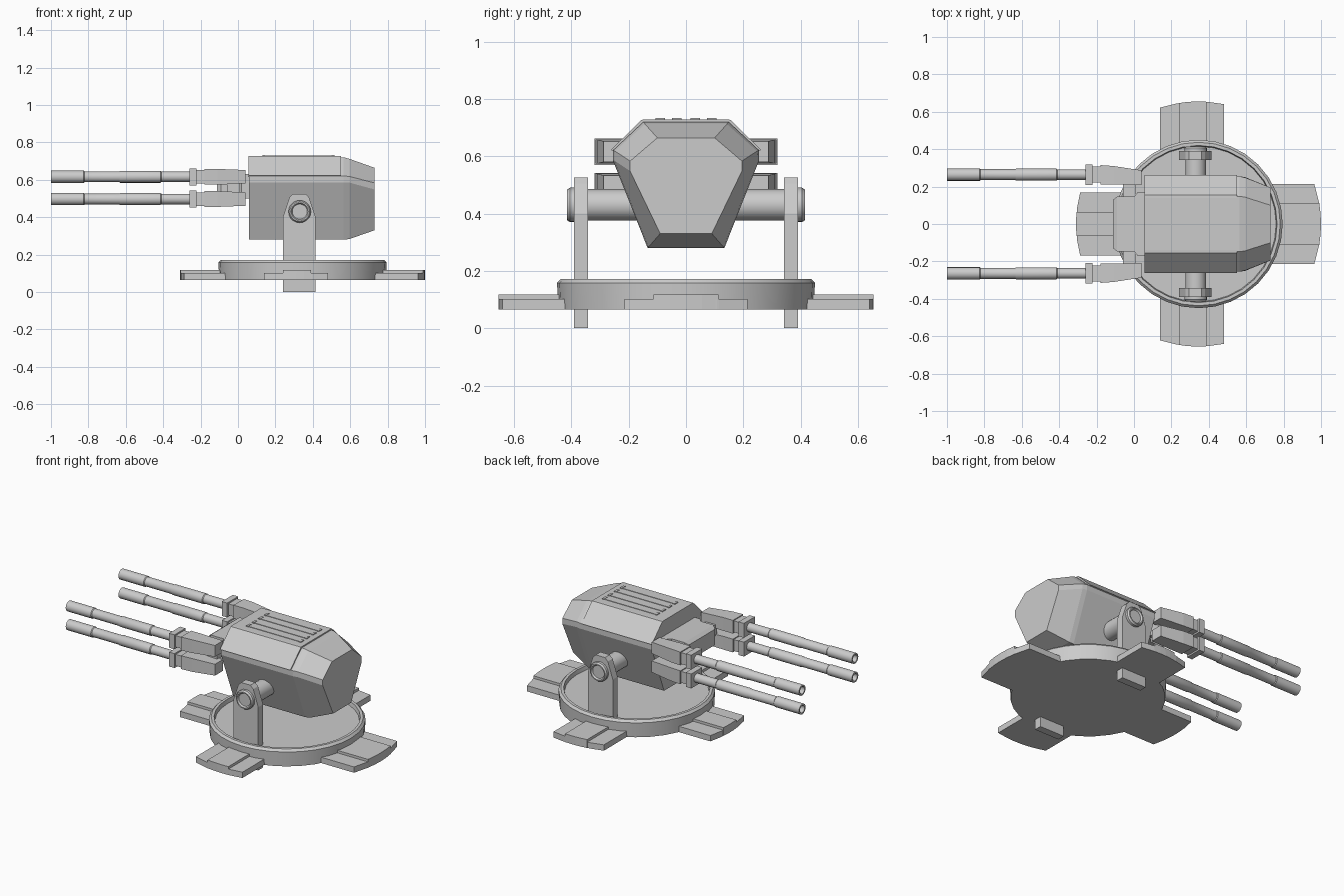
import bpy, bmesh
from math import pi, cos, sin, sqrt
from mathutils import Vector

if "Cube" in bpy.data.objects:
    bpy.data.objects.remove(bpy.data.objects["Cube"])

CX = 0.345   # base centre


def make(name, bm, smooth=None):
    bmesh.ops.recalc_face_normals(bm, faces=bm.faces)
    me = bpy.data.meshes.new(name)
    bm.to_mesh(me)
    bm.free()
    ob = bpy.data.objects.new(name, me)
    bpy.context.collection.objects.link(ob)
    if smooth:
        bpy.context.view_layer.objects.active = ob
        ob.select_set(True)
        bpy.ops.object.shade_smooth_by_angle(angle=smooth)
        ob.select_set(False)
    return ob


def loft(name, rings, closed=False, smooth=None):
    """Skin a list of equal-length point rings; cap ends unless closed."""
    bm = bmesh.new()
    vs = [[bm.verts.new(p) for p in r] for r in rings]
    n = len(rings[0])
    pairs = list(zip(vs, vs[1:])) + ([(vs[-1], vs[0])] if closed else [])
    for a, b in pairs:
        for i in range(n):
            j = (i + 1) % n
            bm.faces.new((a[i], a[j], b[j], b[i]))
    if not closed:
        bm.faces.new(vs[0])
        bm.faces.new(vs[-1])
    return make(name, bm, smooth)


def turned(name, profile, origin, axis, sides):
    """Turn (radius, offset) pairs around an axis."""
    o = Vector(origin)
    rings = []
    for r, h in profile:
        ring = []
        for i in range(sides):
            t = 2 * pi * i / sides
            a, b = r * cos(t), r * sin(t)
            ring.append(o + Vector({'x': (h, a, b), 'y': (a, h, b), 'z': (a, b, h)}[axis]))
        rings.append(ring)
    return loft(name, rings, smooth=0.6)


def rect(x, y0, y1, z0, z1):
    return [(x, y0, z0), (x, y1, z0), (x, y1, z1), (x, y0, z1)]


def box(name, x0, x1, y0, y1, z0, z1):
    return loft(name, [rect(x0, y0, y1, z0, z1), rect(x1, y0, y1, z0, z1)])


# Round base with raised rim
turned("base_disc", [(0.445, 0.065), (0.45, 0.158), (0.437, 0.172),
                     (0.42, 0.172), (0.415, 0.147)], (CX, 0, 0), 'z', 32)


# Stepped feet: straight-sided tabs ending on an outer arc
def foot(name, lo, hi, mid_lo, mid_hi, place):
    for tag, a, b, top, R in (("plate", lo, hi, 0.102, 0.655), ("step", mid_lo, mid_hi, 0.118, 0.655)):
        ts = [a + (b - a) * i / 4 for i in range(5)]
        outline = [(a, 0.38)] + [(t, sqrt(R * R - t * t)) for t in ts] + [(b, 0.38)]
        rings = [[(*place(t, r), z) for t, r in outline] for z in (0.065, top)]
        loft(name + "_" + tag, rings)


foot("rear_foot", -0.215, 0.215, -0.113, 0.113, lambda t, r: (CX + r, t))
foot("muzzle_foot", -0.168, 0.168, -0.065, 0.065, lambda t, r: (CX - r, t))
foot("left_foot", -0.205, 0.135, -0.105, 0.045, lambda t, r: (CX + t, r))
foot("right_foot", -0.205, 0.135, -0.105, 0.045, lambda t, r: (CX + t, -r))

# Yoke arms
arm = [(0.24, 0), (0.24, 0.40), (0.275, 0.505), (0.295, 0.525),
       (0.36, 0.525), (0.38, 0.505), (0.415, 0.40), (0.415, 0)]
for s, tag in ((1, "left"), (-1, "right")):
    loft(tag + "_yoke_arm", [[(x, s * y, z) for x, z in arm] for y in (0.342, 0.39)])

# Tilt axle with bevelled, dished ends
half = [(0.04, 0.405), (0.046, 0.415), (0.053, 0.415), (0.06, 0.405), (0.06, 0.385), (0.055, 0.38)]
turned("tilt_axle", [(r, -h) for r, h in half] + half[::-1], (0.33, 0, 0.43), 'y', 20)


# Main housing: mirrored cross-sections lofted along x
def section(x, pts):
    return [(x, y, z) for y, z in pts] + [(x, -y, z) for y, z in reversed(pts)]


full = [(0.134, 0.28), (0.255, 0.585), (0.255, 0.62), (0.148, 0.72)]
mid = [(0.131, 0.283), (0.25, 0.585), (0.248, 0.618), (0.143, 0.712)]
back = [(0.09, 0.33), (0.195, 0.548), (0.195, 0.583), (0.10, 0.664)]
loft("housing", [section(0.06, full), section(0.565, full), section(0.595, mid), section(0.73, back)])

# Top armour cover overlapping the housing
cover = [(0.245, 0.615), (0.262, 0.622), (0.155, 0.727), (0.14, 0.728)]
loft("top_cover", [section(0.057, cover), section(0.55, cover)])

# Cooling ribs with small end blocks
for i, y in enumerate((-0.09, -0.032, 0.032, 0.09)):
    box(f"cooling_rib_{i}", 0.135, 0.51, y - 0.012, y + 0.012, 0.72, 0.731)
    for x in (0.13, 0.5):
        box(f"rib_end_{i}", x, x + 0.015, y - 0.016, y + 0.016, 0.72, 0.733)

# Gun carrier in front of the housing
loft("gun_carrier", [rect(-0.112, -0.13, 0.13, 0.515, 0.615), rect(-0.09, -0.146, 0.146, 0.50, 0.63),
                     rect(0.0, -0.146, 0.146, 0.50, 0.63), rect(0.02, -0.17, 0.17, 0.50, 0.63),
                     rect(0.065, -0.17, 0.17, 0.50, 0.63)])
box("gun_crossbar", -0.06, 0.01, -0.225, 0.225, 0.53, 0.6)

# Four guns
barrel = [(0.02, -0.95), (0.023, -1.0), (0.033, -1.0), (0.033, -0.825), (0.029, -0.82),
          (0.029, -0.635), (0.032, -0.63), (0.032, -0.415), (0.028, -0.41), (0.028, -0.24)]
for s, side in ((1, "left"), (-1, "right")):
    for z, level in ((0.616, "upper"), (0.497, "lower")):
        tag = f"{side}_{level}_"
        y = s * 0.264
        turned(tag + "barrel", barrel, (0, y, z), 'x', 16)
        box(tag + "collar", -0.26, -0.222, y - 0.055, y + 0.055, z - 0.046, z + 0.045)
        box(tag + "neck", -0.222, -0.175, y - 0.043, y + 0.043, z - 0.036, z + 0.036)
        loft(tag + "receiver", [rect(-0.18, s * 0.212, s * 0.315, z - 0.042, z + 0.042),
                                rect(-0.11, s * 0.212, s * 0.31, z - 0.042, z + 0.042),
                                rect(0.04, s * 0.208, s * 0.287, z - 0.036, z + 0.036)])
